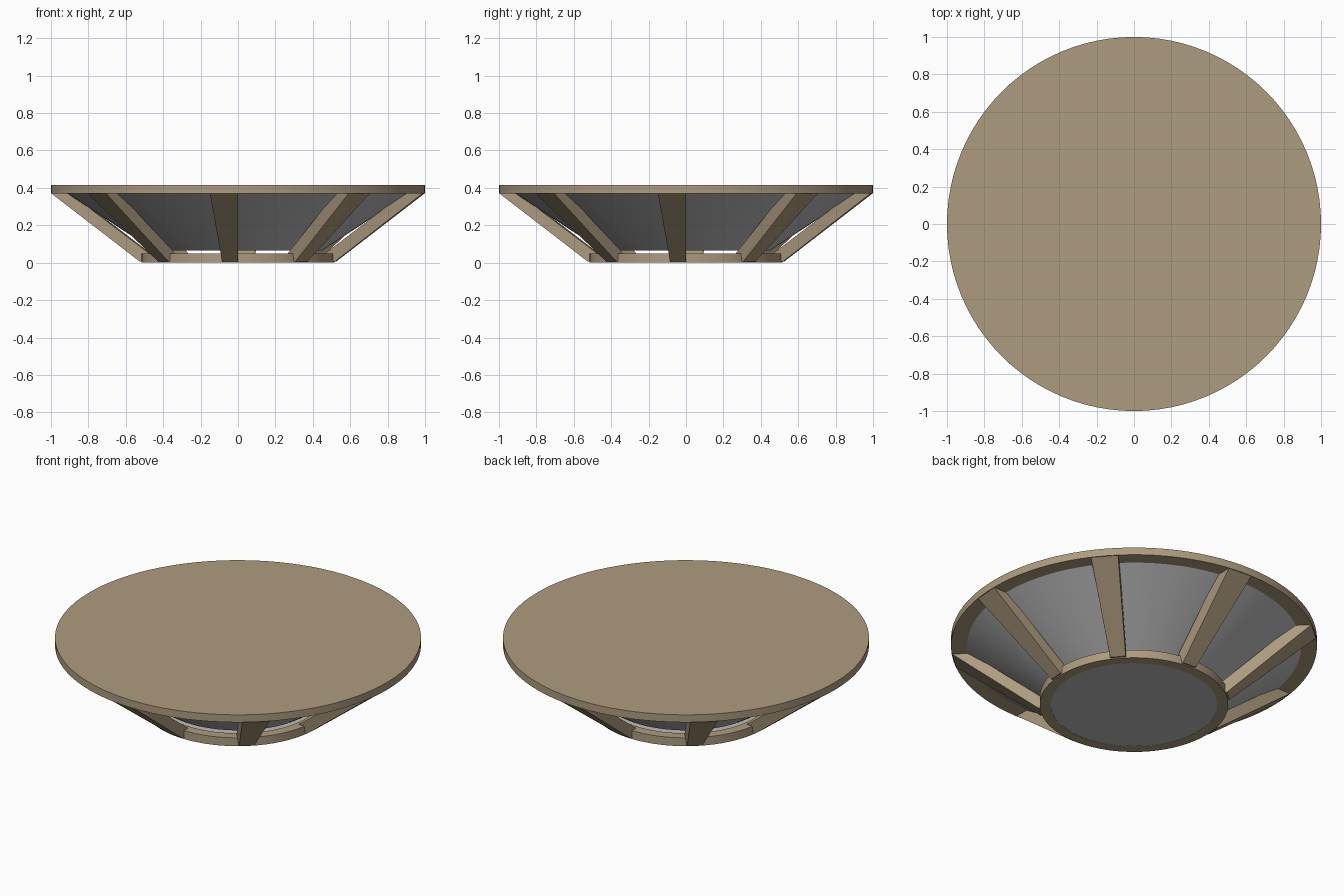
import bpy, bmesh, math
from mathutils import Matrix

cube = bpy.data.objects.get("Cube")
if cube:
    bpy.data.objects.remove(cube, do_unlink=True)


def material(name, rgb):
    m = bpy.data.materials.new(name)
    m.use_nodes = True
    m.diffuse_color = (*rgb, 1)
    m.node_tree.nodes["Principled BSDF"].inputs["Base Color"].default_value = (*rgb, 1)
    return m


tan = material("tan", (0.42, 0.33, 0.21))
grey = material("grey", (0.50, 0.50, 0.50))
SEGMENTS = 96


def finish(name, bm, mat, smooth=True):
    bmesh.ops.remove_doubles(bm, verts=bm.verts, dist=1e-5)
    bmesh.ops.recalc_face_normals(bm, faces=bm.faces)
    mesh = bpy.data.meshes.new(name)
    bm.to_mesh(mesh)
    bm.free()
    mesh.materials.append(mat)
    ob = bpy.data.objects.new(name, mesh)
    bpy.context.collection.objects.link(ob)
    if smooth:
        bpy.ops.object.select_all(action="DESELECT")
        ob.select_set(True)
        bpy.context.view_layer.objects.active = ob
        bpy.ops.object.shade_smooth_by_angle(angle=math.radians(30))
    return ob


def disc(name, radius, low, high, mat):
    bm = bmesh.new()
    bmesh.ops.create_cone(bm, cap_ends=True, segments=SEGMENTS, radius1=radius,
                          radius2=radius, depth=high - low,
                          matrix=Matrix.Translation((0, 0, (low + high) / 2)))
    return finish(name, bm, mat)


def lathe(name, profile, mat):
    bm = bmesh.new()
    verts = [bm.verts.new((r, 0, z)) for r, z in profile]
    edges = [bm.edges.new((a, b)) for a, b in zip(verts, verts[1:] + verts[:1])]
    bmesh.ops.spin(bm, geom=verts + edges, axis=(0, 0, 1), cent=(0, 0, 0),
                   angle=math.tau, steps=SEGMENTS)
    return finish(name, bm, mat)


# Broad top plate
disc("top_plate", 1.0, 0.37, 0.415, tan)

# Foot ring and the panel closing it
lathe("foot_ring", [(0.455, 0), (0.515, 0), (0.515, 0.05), (0.455, 0.05)], tan)
disc("foot_panel", 0.455, 0.001, 0.045, grey)

# Flared bowl, hung just above the foot
bm = bmesh.new()
bmesh.ops.create_cone(bm, cap_ends=True, segments=SEGMENTS, radius1=0.45, radius2=0.915,
                      depth=0.306, matrix=Matrix.Translation((0, 0, 0.218)))
finish("bowl", bm, grey)

# Eight sloping ribs, each tapering to the foot and set to one side of its radius
SIDE = [(1.0, 0.372, 0.15), (0.9, 0.372, 0.15), (0.475, 0.05, 0.09), (0.455, 0.006, 0.085),
        (0.525, 0.006, 0.085)]
for i in range(8):
    bm = bmesh.new()
    near = [bm.verts.new((r, 0, z)) for r, z, w in SIDE]
    far = [bm.verts.new((math.sqrt(r * r - w * w), -w, z)) for r, z, w in SIDE]
    bm.faces.new(near)
    bm.faces.new(far[::-1])
    for a in range(len(SIDE)):
        b = (a + 1) % len(SIDE)
        bm.faces.new((near[a], near[b], far[b], far[a]))
    bmesh.ops.rotate(bm, verts=bm.verts, cent=(0, 0, 0),
                     matrix=Matrix.Rotation(i * math.tau / 8, 3, "Z"))
    finish(f"rib_{i + 1}", bm, tan, smooth=False)
